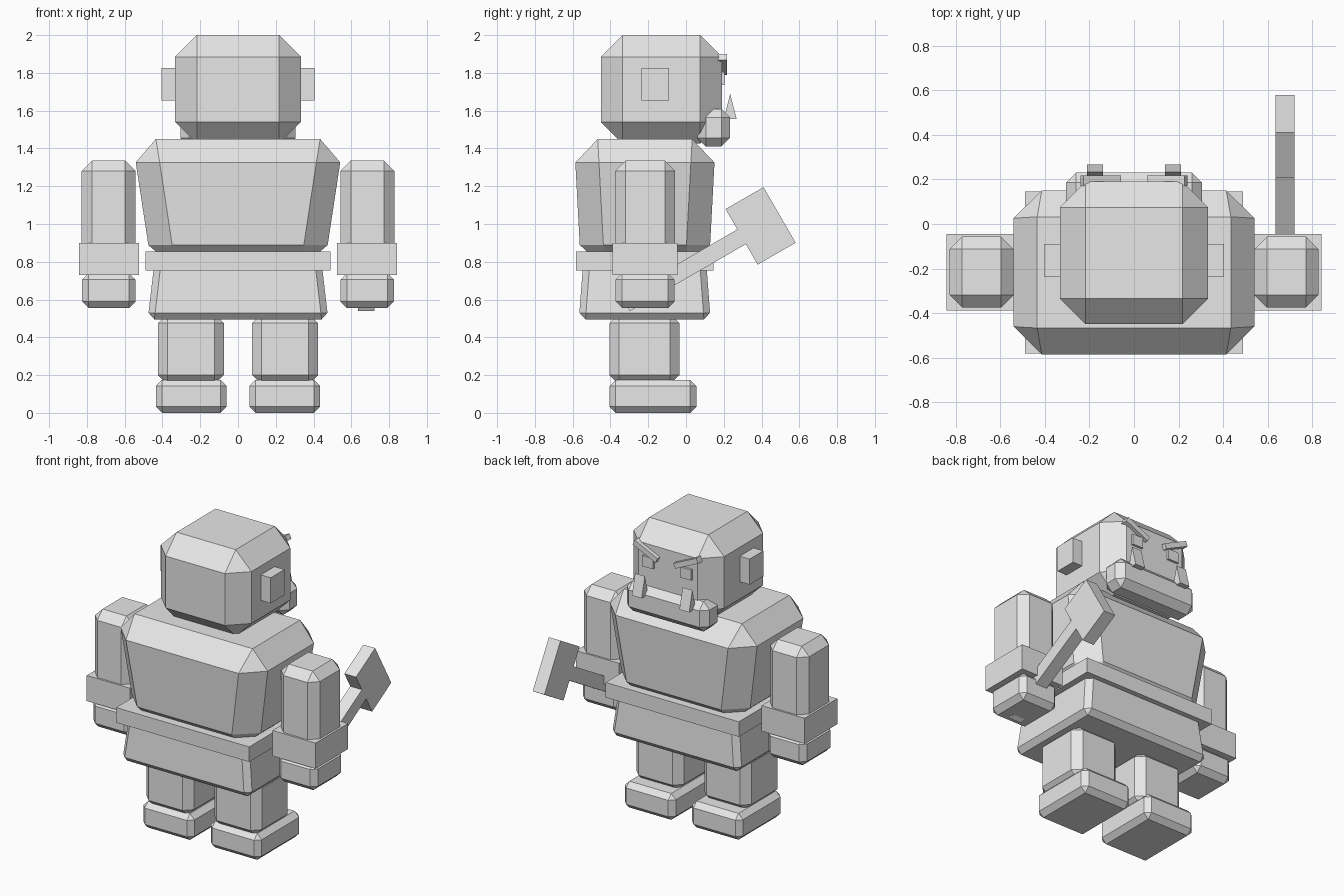
import bpy
import bmesh
from math import radians
from mathutils import Matrix, Vector

old = bpy.data.objects.get("Cube")
if old:
    bpy.data.objects.remove(old, do_unlink=True)

grey = bpy.data.materials.new("plain_grey")
grey.use_nodes = True
grey.diffuse_color = (0.8, 0.8, 0.8, 1)
grey.node_tree.nodes["Principled BSDF"].inputs["Base Color"].default_value = (0.8, 0.8, 0.8, 1)


def block(name, x, y, z, bevel=0.0, top=(1, 1), turn=None):
    """Box between the given ranges, with scaled top, chamfered edges and a (degrees, axis) turn."""
    size = Vector((x[1] - x[0], y[1] - y[0], z[1] - z[0]))
    bm = bmesh.new()
    bmesh.ops.create_cube(bm, size=1)
    for v in bm.verts:
        v.co *= size
        if v.co.z > 0:
            v.co.x *= top[0]
            v.co.y *= top[1]
    if bevel:
        bmesh.ops.bevel(bm, geom=bm.edges[:], offset=bevel, segments=1,
                        profile=0.5, affect='EDGES')
    if turn:
        bm.transform(Matrix.Rotation(radians(turn[0]), 4, turn[1]))
    bmesh.ops.remove_doubles(bm, verts=bm.verts[:], dist=0.0001)
    bmesh.ops.recalc_face_normals(bm, faces=bm.faces[:])
    mesh = bpy.data.meshes.new(name)
    bm.to_mesh(mesh)
    bm.free()
    mesh.materials.append(grey)
    obj = bpy.data.objects.new(name, mesh)
    obj.location = (sum(x) / 2, sum(y) / 2, sum(z) / 2)
    bpy.context.collection.objects.link(obj)
    return obj


def span(centre, width):
    return (centre - width / 2, centre + width / 2)


# Head and jaw
block("head", (-0.333, 0.333), (-0.45, 0.19), (1.425, 2.0), 0.115)
block("jaw", (-0.305, 0.305), (0.06, 0.232), (1.41, 1.61), 0.045)

# Torso, belt and skirt
block("torso", (-0.456, 0.456), (-0.556, 0.121), (0.765, 1.45), 0.125, top=(1.228, 1.108))
block("belt", (-0.49, 0.49), (-0.582, 0.145), (0.755, 0.855))
block("skirt", (-0.478, 0.478), (-0.567, 0.13), (0.495, 0.82), 0.035, top=(0.92, 0.93))

# Paired parts
for side, s in (("left", 1), ("right", -1)):
    def pair(part, x, *args, **kw):
        return block(f"{side}_{part}", tuple(sorted((s * x[0], s * x[1]))), *args, **kw)

    pair("ear", (0.3, 0.405), (-0.235, -0.09), (1.655, 1.825))
    pair("eye", span(0.14, 0.08), (0.17, 0.205), (1.735, 1.805))
    pair("brow", span(0.15, 0.185), (0.17, 0.217), span(1.845, 0.035),
         turn=(-25 * s, 'Y'))
    pair("tusk", span(0.175, 0.072), (0.2, 0.268), (1.555, 1.69), top=(1, 0))
    pair("arm", (0.542, 0.828), (-0.375, -0.057), (0.75, 1.335), 0.055)
    pair("cuff", (0.525, 0.842), (-0.388, -0.045), (0.73, 0.9))
    pair("hand", (0.542, 0.826), (-0.373, -0.06), (0.555, 0.74), 0.035)
    pair("leg", (0.075, 0.424), (-0.405, -0.035), (0.15, 0.525), 0.05)
    pair("foot", (0.06, 0.435), (-0.405, 0.055), (0, 0.175), 0.033)

# Hammer held in one hand
block("hammer_handle", span(0.679, 0.086), span(-0.013, 0.71), span(0.755, 0.09),
      turn=(30, 'X'))
block("hammer_head", span(0.679, 0.086), span(0.395, 0.232), span(0.99, 0.34),
      turn=(30, 'X'))
